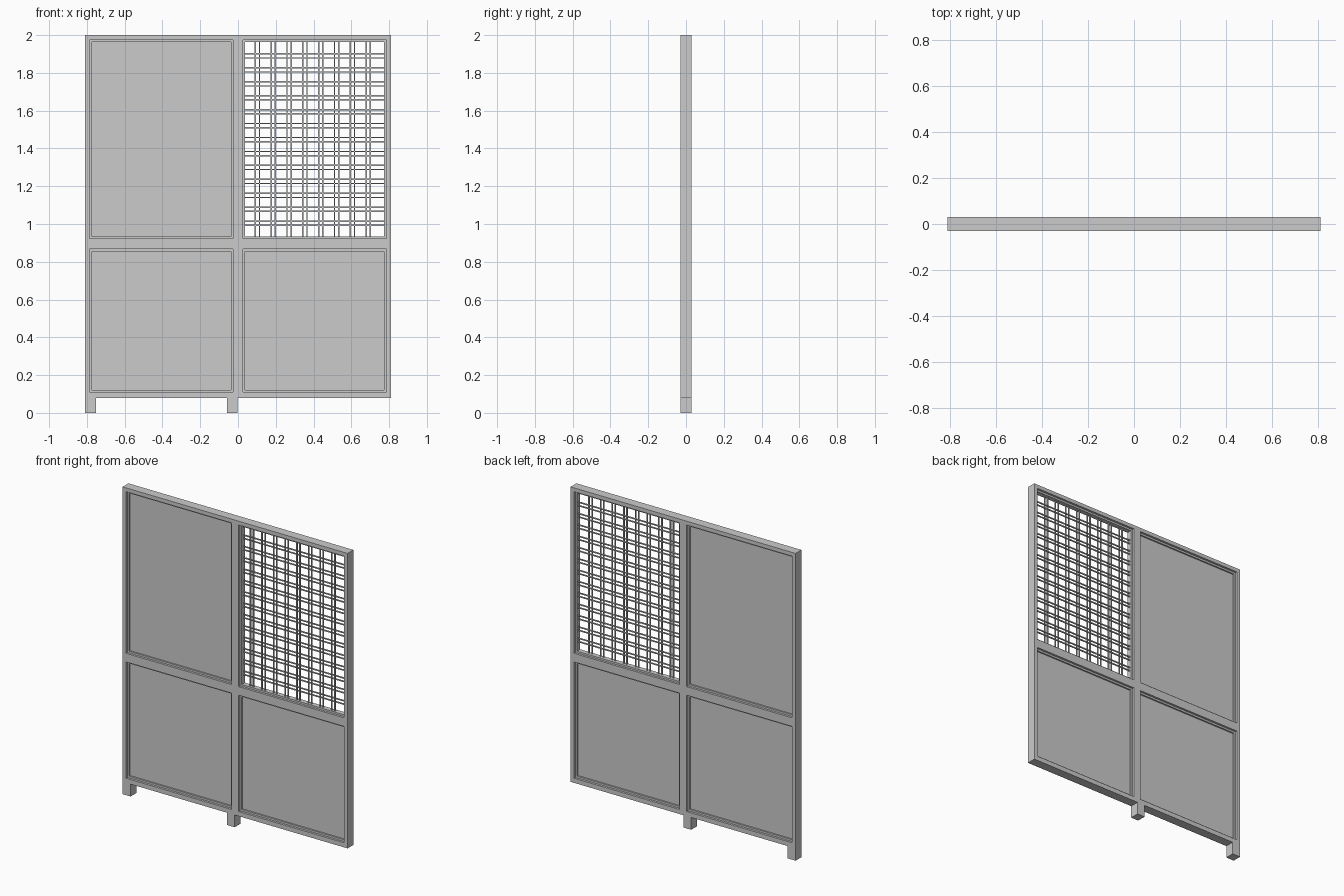
import bpy

if "Cube" in bpy.data.objects:
    bpy.data.objects.remove(bpy.data.objects["Cube"])


def add_boxes(name, boxes):
    """One object made of axis-aligned boxes (x0, x1, y0, y1, z0, z1)."""
    verts, faces = [], []
    quads = [(0, 1, 3, 2), (4, 6, 7, 5), (0, 4, 5, 1),
             (2, 3, 7, 6), (0, 2, 6, 4), (1, 5, 7, 3)]
    for x0, x1, y0, y1, z0, z1 in boxes:
        n = len(verts)
        verts += [(x, y, z) for x in (x0, x1) for y in (y0, y1) for z in (z0, z1)]
        faces += [tuple(n + i for i in q) for q in quads]
    mesh = bpy.data.meshes.new(name)
    mesh.from_pydata(verts, [], faces)
    obj = bpy.data.objects.new(name, mesh)
    bpy.context.collection.objects.link(obj)
    return obj


D = 0.03          # half depth of the frame
BEAD_D = 0.016    # half depth of the glazing bead
BEAD_W = 0.012    # visible width of the bead
PANEL_D = 0.006   # half thickness of the infill

# Outer frame: stiles and rails
add_boxes("left_stile", [(-0.81, -0.785, -D, D, 0.08, 2.0)])
add_boxes("right_stile", [(0.785, 0.81, -D, D, 0.08, 2.0)])
add_boxes("centre_mullion", [(-0.026, 0.026, -D, D, 0.11, 1.975)])
for name, z0, z1 in (("bottom_rail", 0.08, 0.11), ("top_rail", 1.975, 2.0)):
    add_boxes(name, [(-0.785, 0.785, -D, D, z0, z1)])
for side, x0, x1 in (("left", -0.785, -0.026), ("right", 0.026, 0.785)):
    add_boxes(side + "_middle_rail", [(x0, x1, -D, D, 0.867, 0.923)])

# Feet
add_boxes("left_foot", [(-0.81, -0.752, -D, D, 0.0, 0.08)])
add_boxes("centre_foot", [(-0.058, -0.003, -D, D, 0.0, 0.08)])


def bead(name, x0, x1, z0, z1):
    w, d = BEAD_W, BEAD_D
    add_boxes(name, [(x0, x0 + w, -d, d, z0, z1), (x1 - w, x1, -d, d, z0, z1),
                     (x0 + w, x1 - w, -d, d, z0, z0 + w),
                     (x0 + w, x1 - w, -d, d, z1 - w, z1)])


# Beads in all four openings, solid panels in three of them
openings = {
    "upper_left": (-0.785, -0.026, 0.923, 1.975),
    "upper_right": (0.026, 0.785, 0.923, 1.975),
    "lower_left": (-0.785, -0.026, 0.11, 0.867),
    "lower_right": (0.026, 0.785, 0.11, 0.867),
}
for key, (x0, x1, z0, z1) in openings.items():
    bead(key + "_bead", x0, x1, z0, z1)
    if key != "upper_right":
        w = BEAD_W
        add_boxes(key + "_panel", [(x0 + w, x1 - w, -PANEL_D, PANEL_D, z0 + w, z1 - w)])

# Wire grille: pairs of thin wires, uprights in front of crossbars
R, GAP = 0.0035, 0.011
x0, x1, z0, z1 = 0.038, 0.773, 0.935, 1.963
uprights, crossbars = [], []
for i in range(8):
    c = 0.103 + i * 0.0838
    uprights += [(c + s * GAP - R, c + s * GAP + R, -2 * R, 0, z0, z1) for s in (-1, 1)]
for i in range(13):
    c = 1.004 + i * 0.0738
    crossbars += [(x0, x1, 0, 2 * R, c + s * GAP - R, c + s * GAP + R) for s in (-1, 1)]
add_boxes("grille_uprights", uprights)
add_boxes("grille_crossbars", crossbars)
